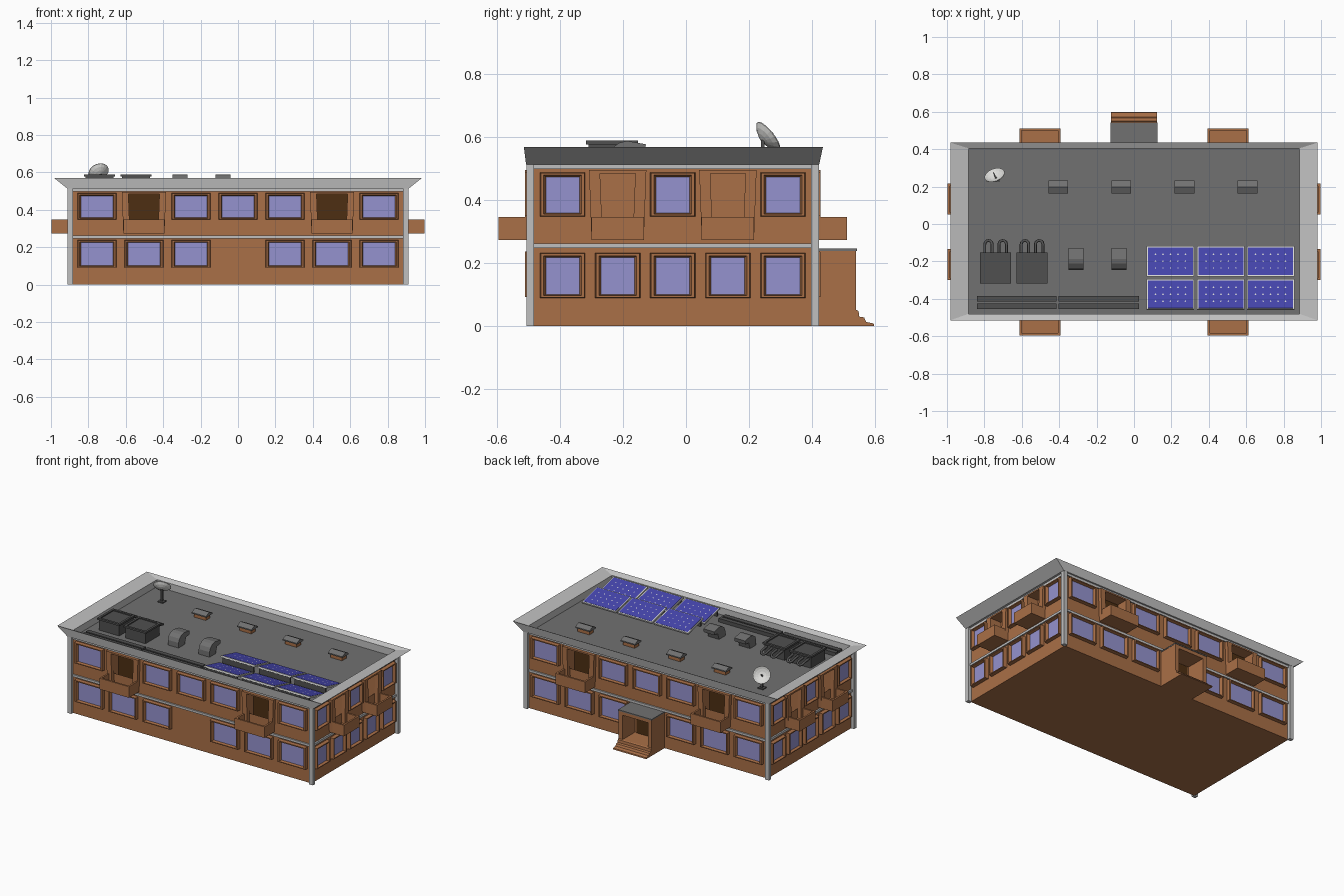
import bpy, bmesh, math
from mathutils import Vector

if "Cube" in bpy.data.objects:
    bpy.data.objects.remove(bpy.data.objects["Cube"])


def material(name, r, g, b):
    m = bpy.data.materials.new(name)
    m.diffuse_color = (r, g, b, 1)
    m.use_nodes = True
    m.node_tree.nodes["Principled BSDF"].inputs["Base Color"].default_value = m.diffuse_color
    return m


BROWN = material("brown wall", 0.40, 0.16, 0.063)
DARK = material("dark brown door", 0.075, 0.028, 0.006)
LIGHT = material("light grey trim", 0.53, 0.53, 0.53)
ROOF = material("roof grey", 0.165, 0.165, 0.165)
METAL = material("dark grey metal", 0.08, 0.08, 0.08)
GLASS = material("lavender glass", 0.30, 0.29, 0.62)
BLUE = material("solar blue", 0.06, 0.06, 0.42)
WHITE = material("white", 0.72, 0.72, 0.70)


def mesh(name, verts, faces, mat, recalc=True):
    me = bpy.data.meshes.new(name)
    me.from_pydata([tuple(v) for v in verts], [], faces)
    if recalc:
        bm = bmesh.new()
        bm.from_mesh(me)
        bmesh.ops.recalc_face_normals(bm, faces=bm.faces)
        bm.to_mesh(me)
        bm.free()
    me.materials.append(mat)
    ob = bpy.data.objects.new(name, me)
    bpy.context.collection.objects.link(ob)
    return ob


def loft(name, loops, mat, cap0=False, cap1=False, closed=False):
    n, k = len(loops[0]), len(loops)
    verts = [p for lp in loops for p in lp]
    faces = []
    for i in range(k if closed else k - 1):
        a, b = i * n, (i + 1) % k * n
        faces += [(a + j, a + (j + 1) % n, b + (j + 1) % n, b + j) for j in range(n)]
    if cap0:
        faces.append(tuple(range(n))[::-1])
    if cap1:
        faces.append(tuple(range((k - 1) * n, k * n)))
    return mesh(name, verts, faces, mat)


def rect(x0, x1, y0, y1, z):
    return [(x0, y0, z), (x1, y0, z), (x1, y1, z), (x0, y1, z)]


def box(name, x0, x1, y0, y1, z0, z1, mat):
    c = Vector(((x0 + x1) / 2, (y0 + y1) / 2, (z0 + z1) / 2))
    hx, hy, hz = (x1 - x0) / 2, (y1 - y0) / 2, (z1 - z0) / 2
    ob = loft(name, [rect(-hx, hx, -hy, hy, -hz), rect(-hx, hx, -hy, hy, hz)], mat, True, True)
    ob.location = c
    return ob


# Wall planes; u runs along a wall, d points outwards from it
WX, Y0, Y1 = 0.888, -0.488, 0.403


def on_wall(side, u, d, z):
    return {"front": (u, Y0 - d, z), "back": (u, Y1 + d, z),
            "right": (WX + d, u, z), "left": (-WX - d, u, z)}[side]


def wall_loop(side, u, h_low, h_top, d, z0, z1):
    return [on_wall(side, a, d, z) for a, z in
            ((u - h_low, z0), (u + h_low, z0), (u + h_top, z1), (u - h_top, z1))]


def window(side, u, hw, z0, z1):
    f = lambda i, d: wall_loop(side, u, hw - i, hw - i, d, z0 + i * 0.6, z1 - i * 0.75)
    loft(side + "_window_frame", [f(0, -0.002), f(0.003, 0.024), f(0.012, 0.024), f(0.019, 0.005)], BROWN)
    mesh(side + "_window_glass", f(0.018, 0.006), [(0, 1, 2, 3)], GLASS)
    bm = bmesh.new()  # make the single pane face outwards
    me = bpy.context.collection.objects[-1].data
    bm.from_mesh(me)
    bm.normal_update()
    out = Vector(on_wall(side, 0, 1, 0)) - Vector(on_wall(side, 0, 0, 0))
    if bm.faces[:][0].normal.dot(out) < 0:
        bmesh.ops.reverse_faces(bm, faces=bm.faces[:])
    bm.to_mesh(me)
    bm.free()


cutters = []


def balcony(side, u, hw):
    # recess behind the opening, door, tapered surround and open tub
    hi = hw - 0.027
    cutters.append(loft("cutter", [wall_loop(side, u, hi, hi, d, 0.278, 0.485) for d in (-0.06, 0.03)],
                        BROWN, True, True))
    if side in ("front", "back"):
        loft(side + "_balcony_door", [wall_loop(side, u, hi, hi, d, 0.279, 0.484) for d in (-0.061, -0.055)],
             DARK, True, True)
    s = lambda h, d, z0, z1: wall_loop(side, u, h, h + 0.008, d, z0, z1)
    loft(side + "_balcony_surround", [s(hw, -0.002, 0.276, 0.495), s(hw, 0.024, 0.276, 0.495),
                                      s(hi - 0.008, 0.024, 0.278, 0.485), s(hi - 0.008, -0.002, 0.278, 0.485)],
         BROWN, closed=True)

    def tub(i, z):
        return [on_wall(side, a, d, z) for a, d in
                ((u - hw + i, -0.002), (u + hw - i, -0.002), (u + hw - i, 0.108 - i), (u - hw + i, 0.108 - i))]
    loft(side + "_balcony_tub", [tub(0, 0.273), tub(0, 0.347), tub(0.012, 0.347), tub(0.012, 0.285)],
         BROWN, True, True)


# Main body
walls = box("walls", -WX, WX, Y0, Y1, 0, 0.503, BROWN)
box("floor_band", -0.898, 0.898, -0.497, 0.412, 0.247, 0.262, LIGHT)
for x0, x1 in ((-0.911, -0.883), (0.883, 0.911)):
    for y0, y1 in ((-0.507, -0.482), (0.397, 0.422)):
        box("corner_post", x0, x1, y0, y1, 0, 0.513, LIGHT)

# Windows and balconies
for side in ("front", "back"):
    for i in range(-3, 4):
        u = i * 0.2515
        if i:
            window(side, u, 0.104, 0.09, 0.238)
        if abs(i) == 2:
            balcony(side, u, 0.11)
        else:
            window(side, u, 0.104, 0.348, 0.489)
for side in ("left", "right"):
    for i in range(-2, 3):
        u = -0.042 + i * 0.175
        window(side, u, 0.072, 0.089, 0.232)
        if abs(i) == 1:
            balcony(side, u, 0.083)
        else:
            window(side, u, 0.072, 0.348, 0.488)

# Cut the balcony recesses into the walls
bpy.context.view_layer.update()
bpy.context.view_layer.objects.active = walls
for c in cutters:
    mod = walls.modifiers.new("recess", "BOOLEAN")
    mod.object, mod.operation, mod.solver = c, "DIFFERENCE", "EXACT"
    bpy.ops.object.modifier_apply(modifier=mod.name)
    bpy.data.objects.remove(c)

# Flared roof rim and roof deck
loft("roof_rim", [rect(-0.885, 0.885, -0.48, 0.405, 0.50), rect(-0.898, 0.898, -0.497, 0.412, 0.498),
                  rect(-0.898, 0.898, -0.497, 0.412, 0.513), rect(-0.912, 0.912, -0.508, 0.423, 0.513),
                  rect(-0.982, 0.982, -0.515, 0.435, 0.569), rect(-0.885, 0.885, -0.48, 0.405, 0.553)],
     LIGHT, closed=True)
box("roof_deck", -0.886, 0.886, -0.481, 0.406, 0.50, 0.506, ROOF)

# Entrance porch at the back
for s in (-1, 1):
    a, b = sorted((s * 0.095, s * 0.123))
    box("porch_side", a, b, 0.40, 0.54, 0, 0.238, BROWN)
box("porch_lintel", -0.095, 0.095, 0.40, 0.54, 0.215, 0.238, BROWN)
box("porch_roof", -0.125, 0.125, 0.40, 0.543, 0.238, 0.246, ROOF)
box("porch_floor", -0.095, 0.095, 0.40, 0.54, 0, 0.05, BROWN)
box("entrance_door", -0.08, 0.08, 0.40, 0.409, 0.05, 0.21, DARK)
step = [(0.54, 0), (0.54, 0.052), (0.548, 0.048), (0.55, 0.03), (0.566, 0.027), (0.572, 0.013), (0.596, 0.008), (0.598, 0)]
loft("porch_steps", [[(x, y, z) for y, z in step] for x in (-0.123, 0.123)], BROWN, True, True)

# Solar panels, tilted towards the back
for cx in (0.195, 0.465, 0.73):
    for cy in (-0.20, -0.377):
        tilt = -0.24
        z = 0.536
        frame = box("solar_frame", cx - 0.127, cx + 0.127, cy - 0.083, cy + 0.083, z - 0.005, z + 0.005, WHITE)
        cell = box("solar_cells", cx - 0.12, cx + 0.12, cy - 0.076, cy + 0.076, z + 0.003, z + 0.0062, BLUE)
        v, f = [], []
        for i in range(1, 6):
            for j in range(1, 4):
                px, py, r = -0.12 + i * 0.04, -0.076 + j * 0.038, 0.005
                f.append(tuple(range(len(v), len(v) + 4)))
                v += [(px + r, py, 0.0072), (px, py + r, 0.0072), (px - r, py, 0.0072), (px, py - r, 0.0072)]
        dots = mesh("solar_cell_corners", v, f, WHITE, False)
        dots.location = (cx, cy, z)
        for ob in (frame, cell, dots):
            ob.rotation_euler.x = tilt
        box("solar_support", cx - 0.115, cx + 0.115, cy - 0.078, cy - 0.066, 0.505, 0.548, METAL)

# Air handling units with looped pipes
for cx in (-0.74, -0.545):
    b = lambda i, z: rect(cx - 0.075 + i, cx + 0.075 - i, -0.31 + i, -0.16 - i, z)
    loft("air_unit", [b(0, 0.505), b(0, 0.577), b(-0.008, 0.577), b(-0.008, 0.589), b(0.007, 0.589), b(0.007, 0.582)],
         METAL, True, True)
    for px in (cx - 0.038, cx + 0.038):
        cu = bpy.data.curves.new("air_pipe", "CURVE")
        cu.dimensions, cu.bevel_depth, cu.bevel_resolution = "3D", 0.008, 1
        pts = [(px - 0.02, -0.165, 0.565)]
        for k in range(7):
            t = math.pi * (1 - k / 6)
            pts.append((px + 0.02 * math.cos(t), -0.108 + 0.02 * math.sin(t), 0.557 - 0.012 * math.sin(t)))
        pts.append((px + 0.02, -0.165, 0.565))
        sp = cu.splines.new("POLY")
        sp.points.add(len(pts) - 1)
        for p, q in zip(sp.points, pts):
            p.co = (*q, 1)
        cu.materials.append(METAL)
        bpy.context.collection.objects.link(bpy.data.objects.new("air_pipe", cu))

# Curved hood vents
hood = [(-0.245, 0.505), (-0.245, 0.54), (-0.235, 0.565), (-0.212, 0.582), (-0.187, 0.588), (-0.127, 0.577),
        (-0.132, 0.552), (-0.165, 0.55), (-0.18, 0.505)]
for cx in (-0.31, -0.08):
    loft("hood_vent", [[(cx + s * 0.04, y, z) for y, z in hood] for s in (-1, 1)], ROOF, True, True)

# Small gabled vents
for cx in (-0.405, -0.068, 0.27, 0.607):
    box("vent_body", cx - 0.043, cx + 0.043, 0.175, 0.22, 0.505, 0.54, BROWN)
    gable = [(0.163, 0.532), (0.163, 0.54), (0.198, 0.556), (0.232, 0.54), (0.232, 0.532)]
    loft("vent_roof", [[(cx + s * 0.053, y, z) for y, z in gable] for s in (-1, 1)], ROOF, True, True)

# Long ducts along the front
for x0, x1 in ((-0.84, -0.415), (-0.403, 0.028)):
    for y in (-0.4, -0.44):
        box("duct", x0, x1, y - 0.015, y + 0.015, 0.505, 0.53, METAL)

# Satellite dish on a short mast
rings = []
prof = [(0.004, 0), (0.025, 0.005), (0.042, 0.013), (0.056, 0.024), (0.056, 0.027), (0.042, 0.017), (0.025, 0.009), (0.004, 0.004)]
for r, h in prof:
    rings.append([(r * math.cos(k * math.pi / 8), r * math.sin(k * math.pi / 8), h) for k in range(16)])
dish = loft("satellite_dish", rings, WHITE, True, True)
aim = Vector((-0.3, 0.75, 0.6)).normalized()
quat = aim.to_track_quat("Z", "Y")
dish.rotation_mode = "QUATERNION"
dish.rotation_quaternion = quat
dish.location = Vector((-0.745, 0.26, 0.602)) - aim * 0.024
feed = box("dish_feed", -0.003, 0.003, -0.003, 0.003, 0, 0.04, LIGHT)
feed.rotation_mode = "QUATERNION"
feed.rotation_quaternion = quat
feed.location = Vector((-0.745, 0.26, 0.602))
box("dish_mast", -0.742, -0.73, 0.238, 0.25, 0.505, 0.59, METAL)
box("dish_base", -0.756, -0.716, 0.224, 0.264, 0.505, 0.512, METAL)
